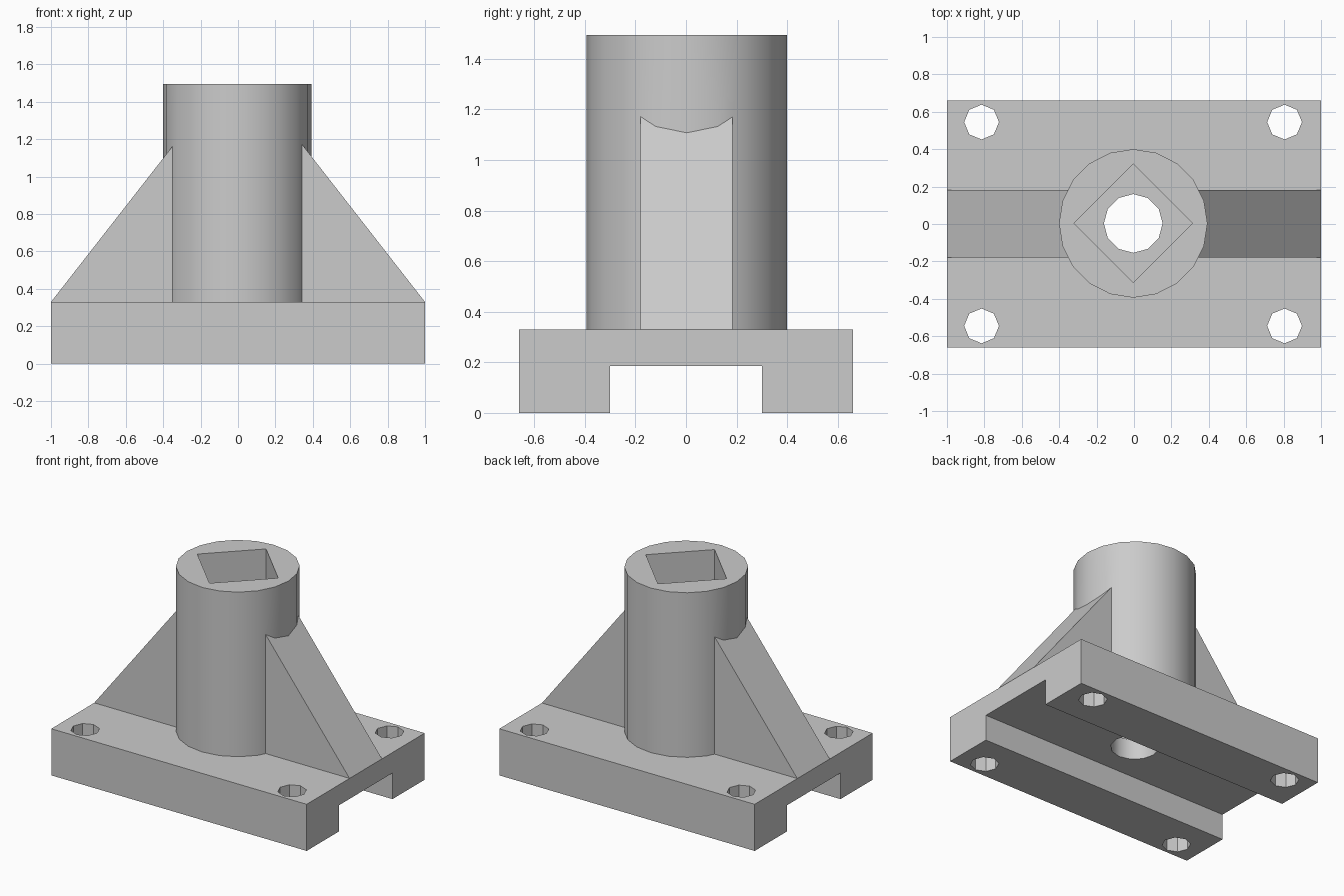
import bpy, bmesh
from math import radians

if "Cube" in bpy.data.objects:
    bpy.data.objects.remove(bpy.data.objects["Cube"])

CX, CY = -0.004, 0.003   # tower axis


def finish(name, bm):
    bmesh.ops.recalc_face_normals(bm, faces=bm.faces)
    mesh = bpy.data.meshes.new(name)
    bm.to_mesh(mesh)
    bm.free()
    obj = bpy.data.objects.new(name, mesh)
    bpy.context.collection.objects.link(obj)
    return obj


def prism(name, points, axis, lo, hi):
    """Extrude a 2D profile along x (points are y,z) or y (points are x,z)."""
    bm = bmesh.new()
    place = (lambda p: (lo, *p)) if axis == 'x' else (lambda p: (p[0], lo, p[1]))
    face = bm.faces.new([bm.verts.new(place(p)) for p in points])
    ext = bmesh.ops.extrude_face_region(bm, geom=[face])
    verts = [v for v in ext['geom'] if isinstance(v, bmesh.types.BMVert)]
    d = hi - lo
    bmesh.ops.translate(bm, verts=verts, vec=(d, 0, 0) if axis == 'x' else (0, d, 0))
    return finish(name, bm)


def post(name, sides, r, x, y, z0, z1):
    """Upright regular prism with corners on the x and y axes."""
    bm = bmesh.new()
    bmesh.ops.create_cone(bm, cap_ends=True, segments=sides,
                          radius1=r, radius2=r, depth=z1 - z0)
    bmesh.ops.translate(bm, verts=bm.verts, vec=(x, y, (z0 + z1) / 2))
    return finish(name, bm)


def combine(target, tool, operation):
    mod = target.modifiers.new(operation.title(), 'BOOLEAN')
    mod.operation, mod.solver, mod.object = operation, 'EXACT', tool
    bpy.context.view_layer.objects.active = target
    bpy.ops.object.modifier_apply(modifier=mod.name)
    bpy.data.objects.remove(tool)


# Base plate with a channel along its underside
bracket = prism("pedestal_bracket",
                [(-.66, 0), (-.30, 0), (-.30, .185), (.30, .185), (.30, 0),
                 (.66, 0), (.66, .33), (-.66, .33)], 'x', -1, 1)

# Round tower and the two sloping ribs
combine(bracket, post("tower", 20, .397, CX, CY, .25, 1.495), 'UNION')
ribs = prism("ribs", [(-1, .33), (-.9, .25), (.9, .25), (1, .33),
                      (.2, 1.355), (-.2, 1.355)], 'y', -.18, .183)
combine(bracket, ribs, 'UNION')

# Square socket, through bore and four bolt holes
combine(bracket, post("socket", 4, .317, CX, CY, .33, 1.7), 'DIFFERENCE')
combine(bracket, post("bore", 12, .157, CX, CY, -.1, .6), 'DIFFERENCE')
for sx in (-1, 1):
    for sy in (-1, 1):
        hole = post("bolt_hole", 8, .093, sx * .81 - .005, sy * .545, -.1, .5)
        combine(bracket, hole, 'DIFFERENCE')

bpy.ops.object.select_all(action='DESELECT')
bracket.select_set(True)
bpy.context.view_layer.objects.active = bracket
bpy.ops.object.shade_smooth_by_angle(angle=radians(31))
